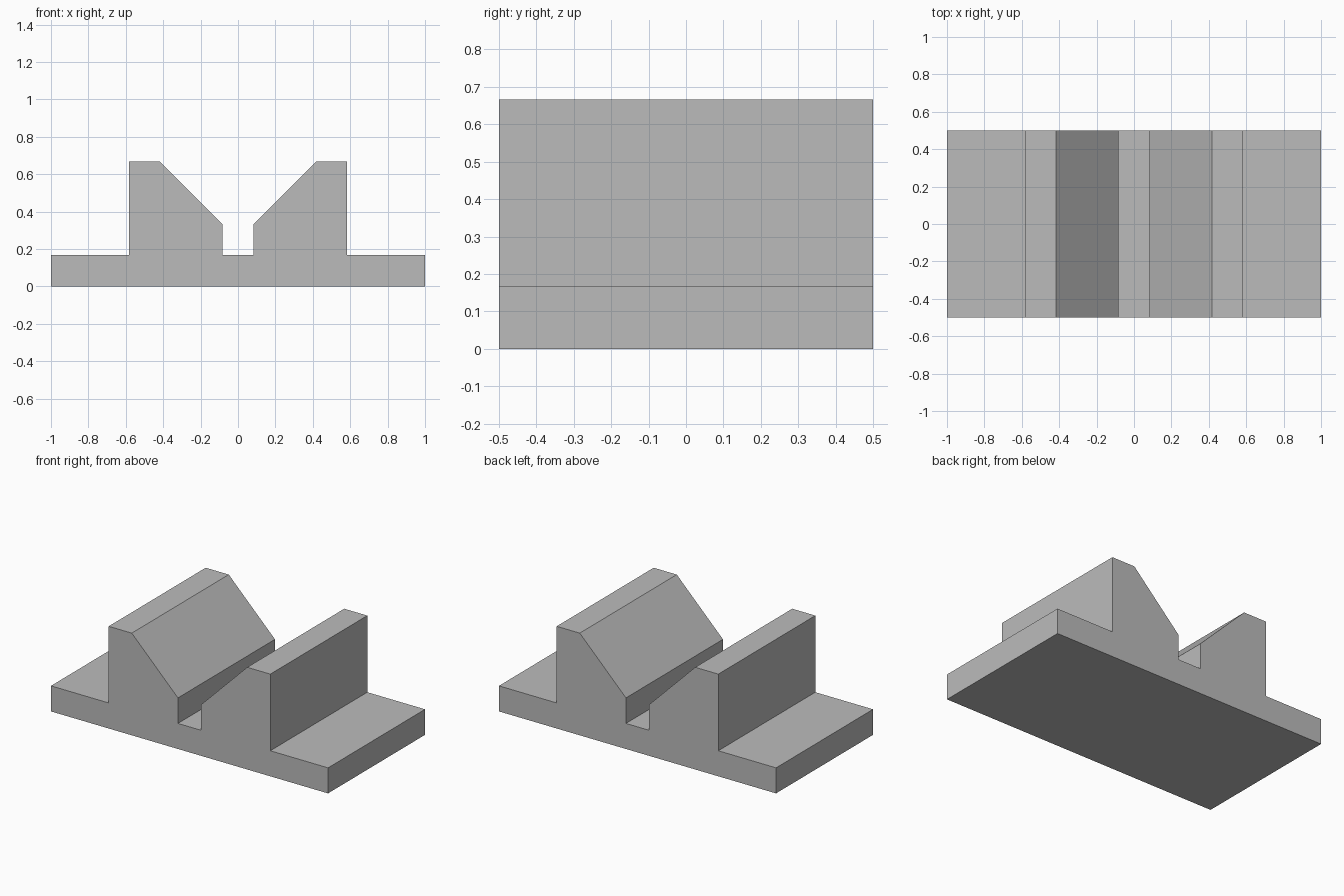
import bpy
import bmesh

# Remove the default cube
cube = bpy.data.objects.get("Cube")
if cube:
    bpy.data.objects.remove(cube, do_unlink=True)

UNIT = 1 / 12          # drawing module
HALF_DEPTH = 0.5

# Plain grey material
grey = bpy.data.materials.new("plain grey")
grey.use_nodes = True
colour = (0.5, 0.5, 0.5, 1)
grey.diffuse_color = colour
grey.node_tree.nodes["Principled BSDF"].inputs["Base Color"].default_value = colour

# Right half of the cross-section, from the base edge to the centre slot
half = [(12, 0), (12, 2), (7, 2), (7, 8), (5, 8), (1, 4), (1, 2)]
profile = half + [(-x, z) for x, z in reversed(half)]

# Extrude the mirrored section from front to back
bm = bmesh.new()
verts = [bm.verts.new((x * UNIT, -HALF_DEPTH, z * UNIT)) for x, z in profile]
front = bm.faces.new(verts)
result = bmesh.ops.extrude_face_region(bm, geom=[front], use_keep_orig=True)
moved = [g for g in result["geom"] if isinstance(g, bmesh.types.BMVert)]
bmesh.ops.translate(bm, verts=moved, vec=(0, 2 * HALF_DEPTH, 0))
bmesh.ops.recalc_face_normals(bm, faces=bm.faces)

mesh = bpy.data.meshes.new("v_block")
bm.to_mesh(mesh)
bm.free()
mesh.materials.append(grey)
block = bpy.data.objects.new("v_block", mesh)
bpy.context.collection.objects.link(block)
